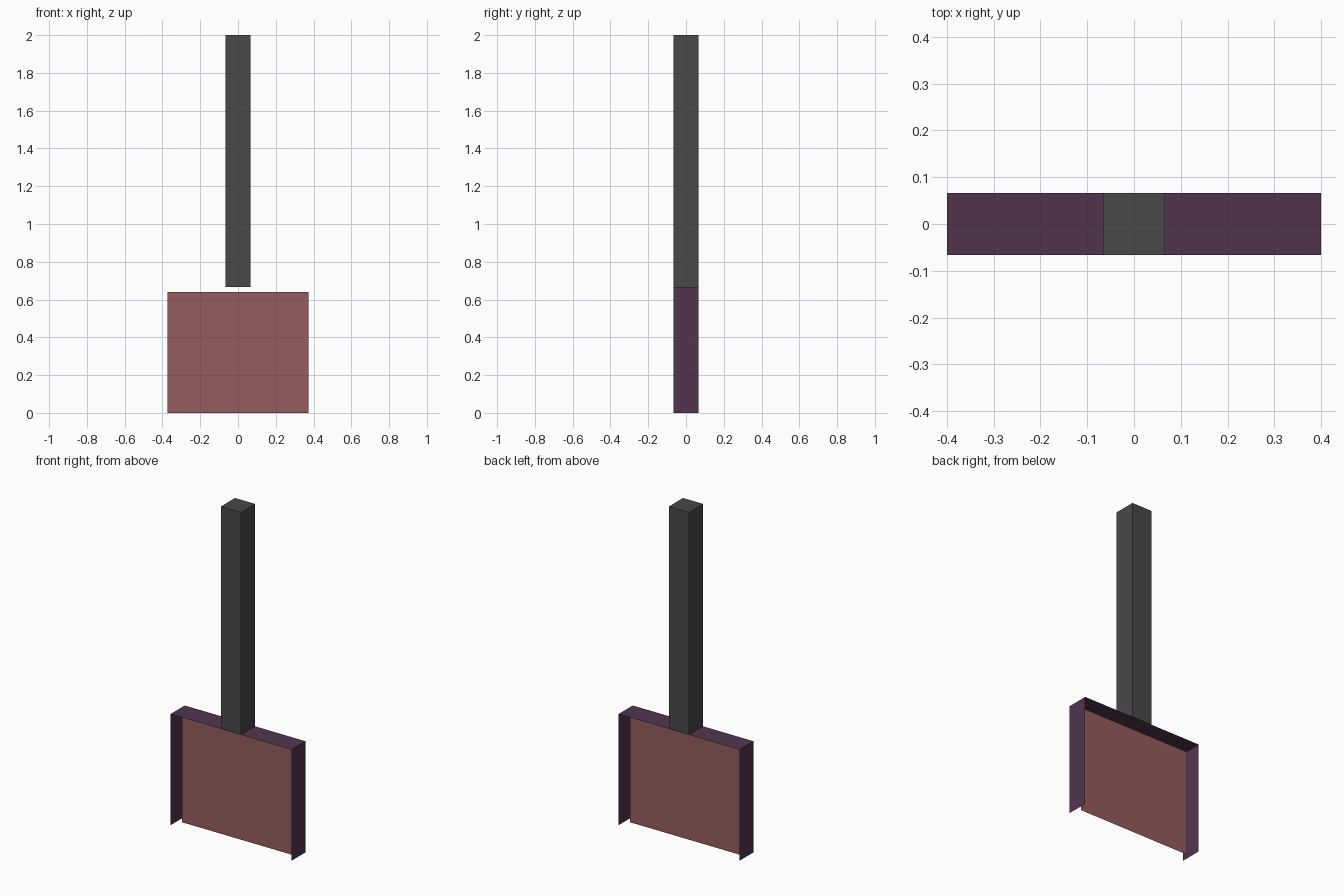
import bpy, bmesh

if "Cube" in bpy.data.objects:
    bpy.data.objects.remove(bpy.data.objects["Cube"])

U = 2 / 15  # width of the square handle
HALF = U / 2
HEAD_TOP = 5 * U
HEAD_X = 3 * U


def material(name, rgb):
    mat = bpy.data.materials.new(name)
    mat.diffuse_color = (*rgb, 1)
    mat.use_nodes = True
    mat.node_tree.nodes["Principled BSDF"].inputs["Base Color"].default_value = mat.diffuse_color
    return mat


def finish(name, bm, mat):
    mesh = bpy.data.meshes.new(name)
    bm.to_mesh(mesh)
    bm.free()
    mesh.materials.append(mat)
    obj = bpy.data.objects.new(name, mesh)
    bpy.context.collection.objects.link(obj)
    return obj


def sheet(name, profile, direction, mat):
    """Sweep an open profile along a direction into a zero-thickness sheet."""
    bm = bmesh.new()
    verts = [bm.verts.new(p) for p in profile]
    edges = [bm.edges.new(pair) for pair in zip(verts, verts[1:])]
    new = bmesh.ops.extrude_edge_only(bm, edges=edges)["geom"]
    bmesh.ops.translate(bm, vec=direction,
                        verts=[v for v in new if isinstance(v, bmesh.types.BMVert)])
    return finish(name, bm, mat)


dark = material("dark_grey", (0.065, 0.065, 0.065))
red = material("dull_red", (0.30, 0.107, 0.112))
purple = material("dark_purple", (0.083, 0.036, 0.078))

# Square handle
bm = bmesh.new()
bmesh.ops.create_cube(bm, size=1)
bmesh.ops.scale(bm, vec=(U, U, 2 - HEAD_TOP), verts=bm.verts)
bmesh.ops.translate(bm, vec=(0, 0, (2 + HEAD_TOP) / 2), verts=bm.verts)
finish("handle", bm, dark)

# Thin head frame: two sides and a top, open below
sheet("head_frame",
      [(-HEAD_X, -HALF, 0), (-HEAD_X, -HALF, HEAD_TOP),
       (HEAD_X, -HALF, HEAD_TOP), (HEAD_X, -HALF, 0)],
      (0, U, 0), purple)

# Flat panel hanging in the middle of the frame
sheet("head_panel", [(-0.373, 0, 0), (0.373, 0, 0)], (0, 0, 0.64), red)
